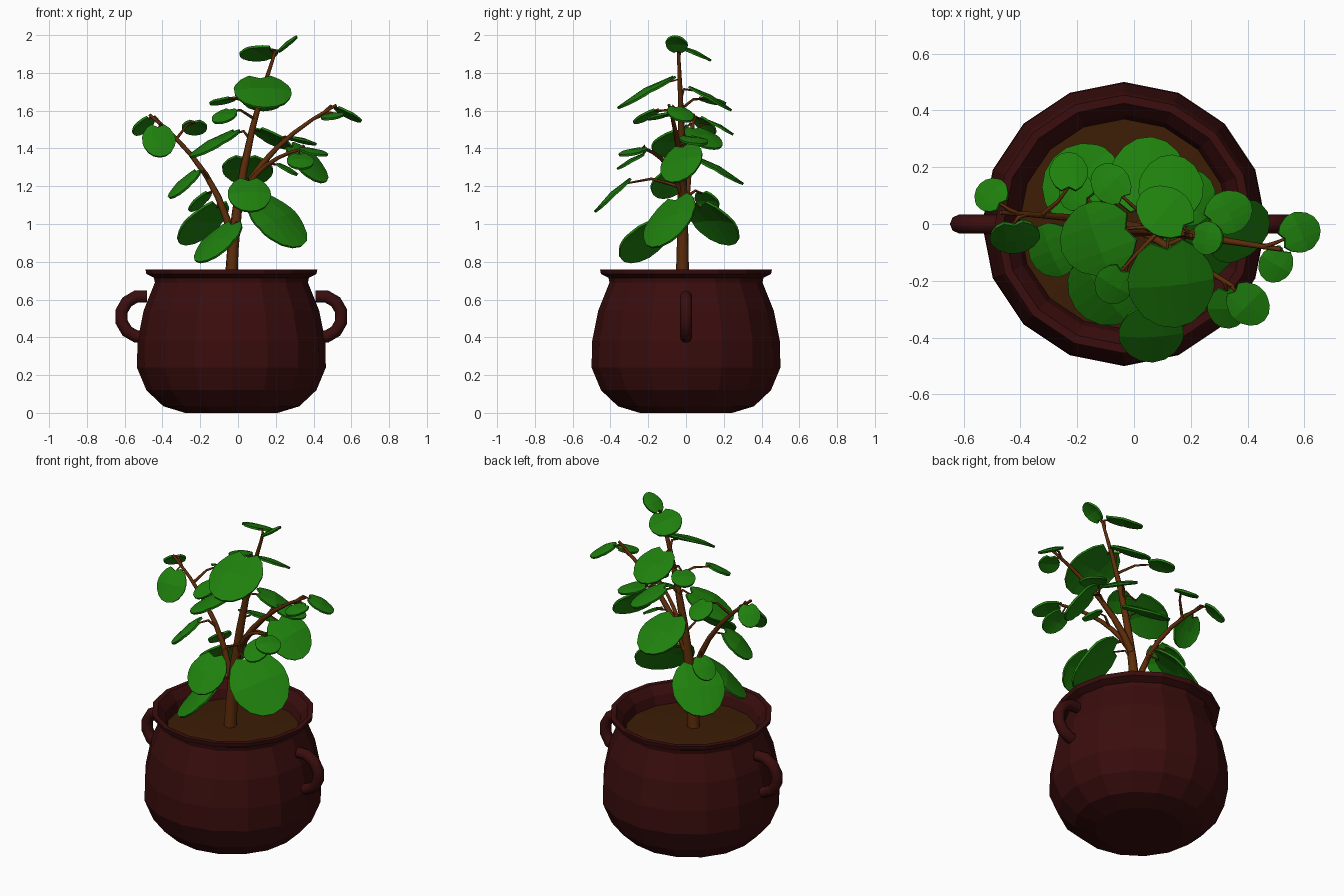
import bpy, bmesh, math
from mathutils import Vector

cube = bpy.data.objects.get("Cube")
if cube:
    bpy.data.objects.remove(cube, do_unlink=True)


def linear(v):
    v /= 255
    return v / 12.92 if v < 0.04 else ((v + 0.055) / 1.055) ** 2.4


def material(name, *rgb):
    """Matt flat colour."""
    mat = bpy.data.materials.new(name)
    mat.use_nodes = True
    colour = [linear(c) for c in rgb] + [1]
    mat.diffuse_color = colour
    mat.roughness = 1
    mat.specular_intensity = 0
    inputs = mat.node_tree.nodes["Principled BSDF"].inputs
    inputs["Base Color"].default_value = colour
    inputs["Roughness"].default_value = 1
    inputs["Specular IOR Level"].default_value = 0
    return mat


glaze = material("dark red glaze", 58, 13, 13)
earth = material("brown soil", 60, 29, 6)
bark = material("bark brown", 94, 45, 10)
foliage = material("leaf green", 31, 128, 13)


def cm(x, y, z):
    """Position given in hundredths of a unit."""
    return Vector((x, y, z)) / 100


def add_object(name, data, mat):
    obj = bpy.data.objects.new(name, data)
    bpy.context.collection.objects.link(obj)
    data.materials.append(mat)
    return obj


def add_mesh(name, bm, mat):
    mesh = bpy.data.meshes.new(name)
    bm.to_mesh(mesh)
    bm.free()
    return add_object(name, mesh, mat)


# The pot stands slightly off centre
pot_x = -3.5


def revolve(name, profile, mat, sides=16):
    """Spin (radius, height) pairs round the pot axis, closing the first ring."""
    bm = bmesh.new()
    rings = []
    for r, z in profile:
        angles = [math.tau * i / sides for i in range(sides)]
        rings.append([bm.verts.new(cm(pot_x + r * math.cos(a), r * math.sin(a), z))
                      for a in angles])
    for low, high in zip(rings, rings[1:]):
        for i in range(sides):
            j = (i + 1) % sides
            bm.faces.new((low[i], low[j], high[j], high[i]))
    bm.faces.new(rings[0][::-1])
    add_mesh(name, bm, mat)


def tube(name, points, start, end, mat, detail=1):
    """Round rod through the points, tapering from start to end radius."""
    curve = bpy.data.curves.new(name, "CURVE")
    curve.dimensions = "3D"
    curve.bevel_depth = 0.01
    curve.bevel_resolution = detail
    curve.use_fill_caps = True
    spline = curve.splines.new("POLY")
    last = len(points) - 1
    spline.points.add(last)
    for i, (point, position) in enumerate(zip(spline.points, points)):
        point.co = (*position, 1)
        point.radius = start + (end - start) * i / last
    add_object(name, curve, mat)


# Pot: foot, belly, neck, flared rim, then the inner wall
revolve("pot", [(24.5, 0), (36, 3.5), (45, 12), (50, 24), (49.7, 38), (46.5, 54),
                (40.5, 69), (41, 71.5), (45, 73.5), (45.5, 76), (42.5, 76),
                (38.5, 71), (36.5, 64)], glaze)
revolve("soil", [(30, 60), (37, 65.5), (20, 66.5), (0.1, 67)], earth)

# Handles: an arc on each side
for side, sign in (("left", 1), ("right", -1)):
    arc = []
    for i in range(8):
        a = math.radians(105 - 30 * i)
        arc.append(cm(pot_x + sign * (47.5 + 11 * math.cos(a)), 0, 51 + 11 * math.sin(a)))
    tube(side + "_handle", arc, 3.3, 3.3, glaze, 2)

# Trunk and branches, each bent from start to end by one control point
joints = []


def stem(name, start, control, end, thick):
    a, b, c = cm(*start), cm(*control), cm(*end)
    path = []
    for i in range(25):
        t = i / 24
        path.append(a.lerp(b, t).lerp(b.lerp(c, t), t))
    joints.extend(path)
    tube(name, path[::4], thick, 0.8, bark)


stem("trunk", (-4, -2, 64), (-2, -1, 130), (20, -4, 192), 3.7)
stem("left_branch", (-3, -2, 90), (-9, 2, 128), (-47, 4, 158), 2.2)
stem("right_branch", (1, -1, 113), (14, -3, 142), (52, -9, 163), 2.2)
stem("front_branch", (2, -2, 115), (12, -8, 135), (35, -22, 140), 1.6)


def leaf(name, middle, heading, length, droop, roll):
    """Round notched blade about its middle, with a stalk to the nearest stem."""
    heading, droop, roll = (math.radians(a) for a in (heading, droop, roll))
    half = length / 200
    level = Vector((math.cos(heading), math.sin(heading), 0))
    along = level * math.cos(droop) - Vector((0, 0, math.sin(droop)))
    side = Vector((-level.y, level.x, 0))
    across = side * math.cos(roll) + along.cross(side) * math.sin(roll)
    up = along.cross(across)
    bm = bmesh.new()
    rows, strips = [], 8
    for k in range(strips + 1):
        s = -math.cos(math.pi * k / strips)
        reach = max(math.sqrt(max(0, 1 - s * s)), 0.18)
        row = []
        for t in (-1, 0, 1):
            notch = 0.75 if s * s < 0.01 and t < 0 else 1
            arch = (1 - s * s) * 0.1 + (1 - abs(t) * reach) * 0.1
            row.append(bm.verts.new(middle + half * (
                along * t * reach * notch + across * s * 0.84 + up * arch)))
        rows.append(row)
    for a, b in zip(rows, rows[1:]):
        for i in range(2):
            bm.faces.new((a[i], a[i + 1], b[i + 1], b[i]))
    solid = add_mesh(name, bm, foliage).modifiers.new("thickness", "SOLIDIFY")
    solid.thickness = 0.012
    solid.offset = -1
    # Stalk
    base = middle - along * half
    root = min(joints, key=lambda p: (p - base).length + 2 * max(0, p.z - base.z + 0.04))
    bend = root.lerp(base, 0.6) + Vector((0, 0, 0.015))
    tube(name + "_stalk", [root, bend, base + along * half * 0.28], 0.9, 0.5, bark, 0)


def leaves(name, droop, roll, specs):
    """Leaves sharing droop and roll angles: middle, heading in degrees, length."""
    for number, (x, y, z, heading, length) in enumerate(specs, 1):
        leaf(f"{name}_{number}", cm(x, y, z), heading, length, droop, roll)


leaves("hanging_leaf", 43, 0, [
    (-18, 14, 100, 138, 35), (-10, -22, 90, -144, 33), (6, -38, 115, -87, 27),
    (-20, 11, 112, 151, 16), (-28, -9, 121, -158, 23), (-50, 10, 152, 135, 15)])
leaves("turned_leaf", 45, 22, [(20, -8, 101, -20, 39), (36, -2, 132, -6, 29)])
leaves("steep_leaf", 58, 0, [(-42, -4, 144, -84, 21)])
leaves("sloping_leaf", 29, 0, [
    (-12, -5, 142, -160, 31), (5, 16, 128, 85, 32), (18, 9, 145, 35, 24),
    (13, -20, 169, -84, 36), (13, 12, 166, 88, 27), (-7, -21, 157, -120, 16),
    (-23, 18, 151, 90, 16), (33, -29, 133, -86, 17), (26, -5, 129, -17, 13),
    (58, -3, 158, 25, 17)])
leaves("level_leaf", 14, 0, [
    (-8, 14, 165, 132, 16), (50, -14, 157, -122, 14),
    (33, 4, 144, 24, 18), (40, -28, 138, -45, 17)])
leaves("crown_leaf", 14, 18, [(11, 4, 190, 143, 22)])
leaves("young_leaf", -39, 0, [(26, -5, 195, -10, 14)])
